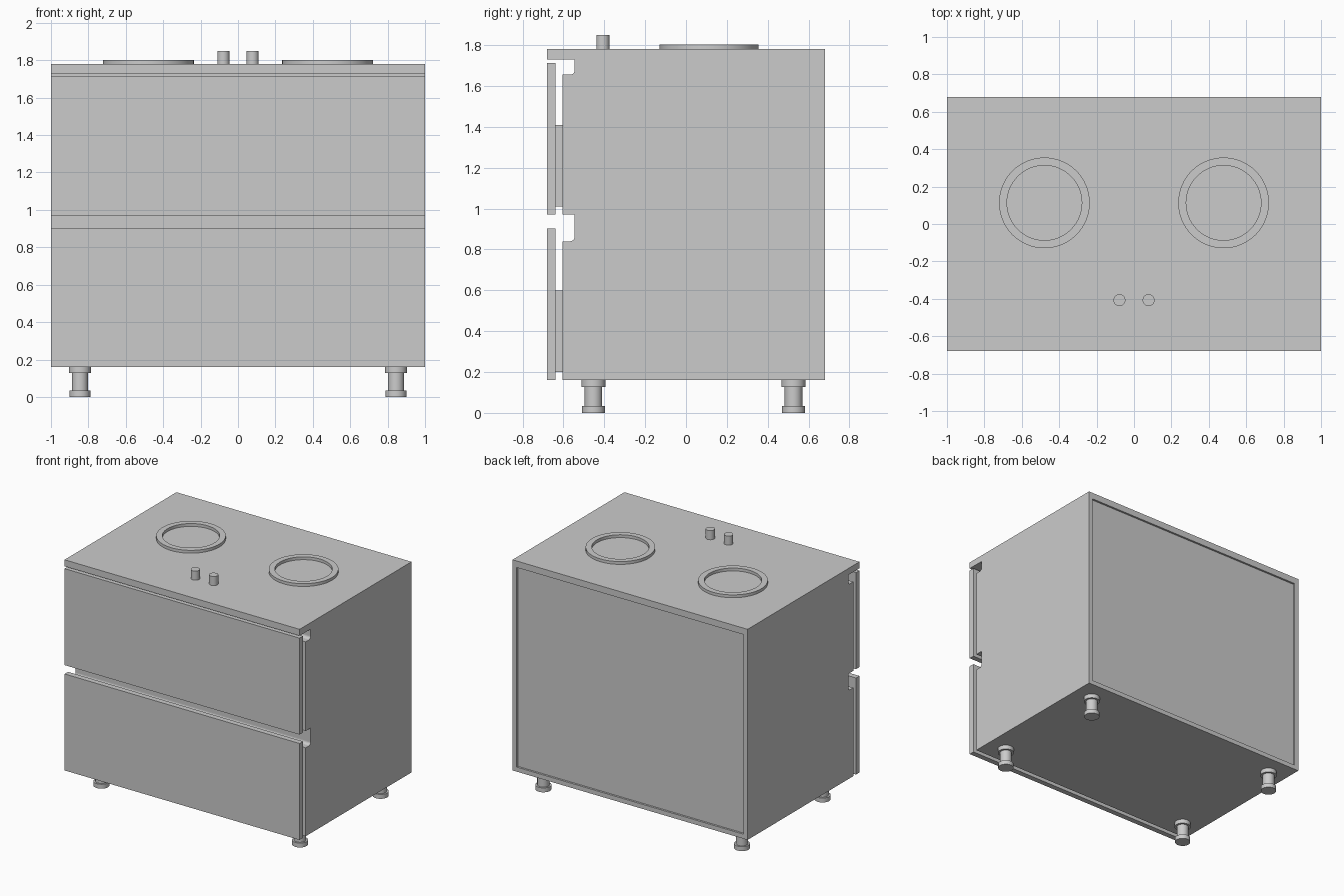
import bpy, bmesh, math

if "Cube" in bpy.data.objects:
    bpy.data.objects.remove(bpy.data.objects["Cube"])

T = 0.035          # board thickness
FRONT = -0.605     # front edge of the carcass


def finish(name, bm, smooth=False):
    bmesh.ops.recalc_face_normals(bm, faces=bm.faces)
    mesh = bpy.data.meshes.new(name)
    bm.to_mesh(mesh)
    bm.free()
    ob = bpy.data.objects.new(name, mesh)
    bpy.context.collection.objects.link(ob)
    if smooth:
        bpy.ops.object.select_all(action='DESELECT')
        ob.select_set(True)
        bpy.context.view_layer.objects.active = ob
        bpy.ops.object.shade_smooth_by_angle(angle=math.radians(35))
    return ob


def box(name, x0, x1, y0, y1, z0, z1):
    bm = bmesh.new()
    bmesh.ops.create_cube(bm, size=1)
    for v in bm.verts:
        v.co = ((x0 + x1) / 2 + v.co.x * (x1 - x0),
                (y0 + y1) / 2 + v.co.y * (y1 - y0),
                (z0 + z1) / 2 + v.co.z * (z1 - z0))
    return finish(name, bm)


def extrude_x(name, yz, x0, x1):
    bm = bmesh.new()
    face = bm.faces.new([bm.verts.new((x0, y, z)) for y, z in yz])
    new = bmesh.ops.extrude_face_region(bm, geom=[face])['geom']
    bmesh.ops.translate(bm, vec=(x1 - x0, 0, 0),
                        verts=[v for v in new if isinstance(v, bmesh.types.BMVert)])
    return finish(name, bm)


def lathe(name, rz, x, y, closed=False, steps=32):
    bm = bmesh.new()
    verts = [bm.verts.new((r, 0, z)) for r, z in rz]
    pairs = list(zip(verts, verts[1:]))
    if closed:
        pairs.append((verts[-1], verts[0]))
    edges = [bm.edges.new(p) for p in pairs]
    bmesh.ops.spin(bm, geom=verts + edges, axis=(0, 0, 1), cent=(0, 0, 0),
                   angle=2 * math.pi, steps=steps)
    bmesh.ops.remove_doubles(bm, verts=bm.verts, dist=1e-4)
    bmesh.ops.translate(bm, vec=(x, y, 0), verts=bm.verts)
    return finish(name, bm, True)


def notch(top, bottom, off=0.0, r=0.022):
    """Grip recess outline from top to bottom, rounded at the lower back."""
    back, low = -0.545 + off, bottom - off
    r += off
    arc = [(back - r + r * math.cos(a), low + r - r * math.sin(a))
           for a in (math.pi / 2 * i / 6 for i in range(7))]
    return [(back, top)] + arc + [(FRONT, low)]


# Notched side panels
side = ([(0.68, 0.16), (0.68, 1.73)] + notch(1.73, 1.655)
        + [(FRONT, 0.97)] + notch(0.97, 0.84) + [(FRONT, 0.16)])
for s, n in ((-1, "left"), (1, "right")):
    extrude_x(n + "_side_panel", side, *sorted((s, s * (1 - T))))

# Worktop, bottom and inset back
inner = 1 - T
box("worktop", -1, 1, -0.68, 0.68, 1.73, 1.78)
box("bottom_panel", -inner, inner, FRONT, 0.68, 0.16, 0.16 + T)
box("back_panel", -inner, inner, 0.645, 0.665, 0.16 + T, 1.73)

# Finger grip channels behind the drawer fronts
for n, top, low in (("upper", 1.73, 1.655), ("lower", 0.97, 0.84)):
    outline = notch(top, low) + notch(top, low, 0.01)[::-1]
    extrude_x(n + "_grip_channel", outline, -inner, inner)
box("lower_grip_top", -inner, inner, FRONT, -0.535, 0.97, 0.98)

# Drawers: front plus open box
for n, f0, f1, z0, z1 in (("upper", 0.97, 1.712, 1.01, 1.41),
                          ("lower", 0.16, 0.902, 0.20, 0.60)):
    box(n + "_drawer_front", -1, 1, -0.68, -0.638, f0, f1)
    w, y0, y1 = 0.94, -0.638, 0.55
    box(n + "_drawer_base", -w, w, y0, y1, z0, z0 + 0.02)
    box(n + "_drawer_back", -w, w, y1, y1 + 0.03, z0, z1)
    for s, m in ((-1, "_left"), (1, "_right")):
        box(n + m + "_drawer_side", *sorted((s * w, s * (w - 0.03))),
            y0, y1, z0 + 0.02, z1)

# Raised rings, knobs and feet
foot = [(0, 0), (0.056, 0), (0.056, 0.034), (0.043, 0.034), (0.043, 0.127),
        (0.059, 0.127), (0.059, 0.16), (0, 0.16)]
for s, n in ((-1, "left"), (1, "right")):
    lathe(n + "_ring", [(0.2, 1.78), (0.2425, 1.78), (0.2425, 1.802), (0.2, 1.802)],
          s * 0.479, 0.113, closed=True, steps=64)
    lathe(n + "_knob", [(0, 1.78), (0.032, 1.78), (0.032, 1.85), (0, 1.85)],
          s * 0.078, -0.407)
    for y, m in ((-0.453, "_front"), (0.526, "_back")):
        lathe(n + m + "_foot", foot, s * 0.845, y)
